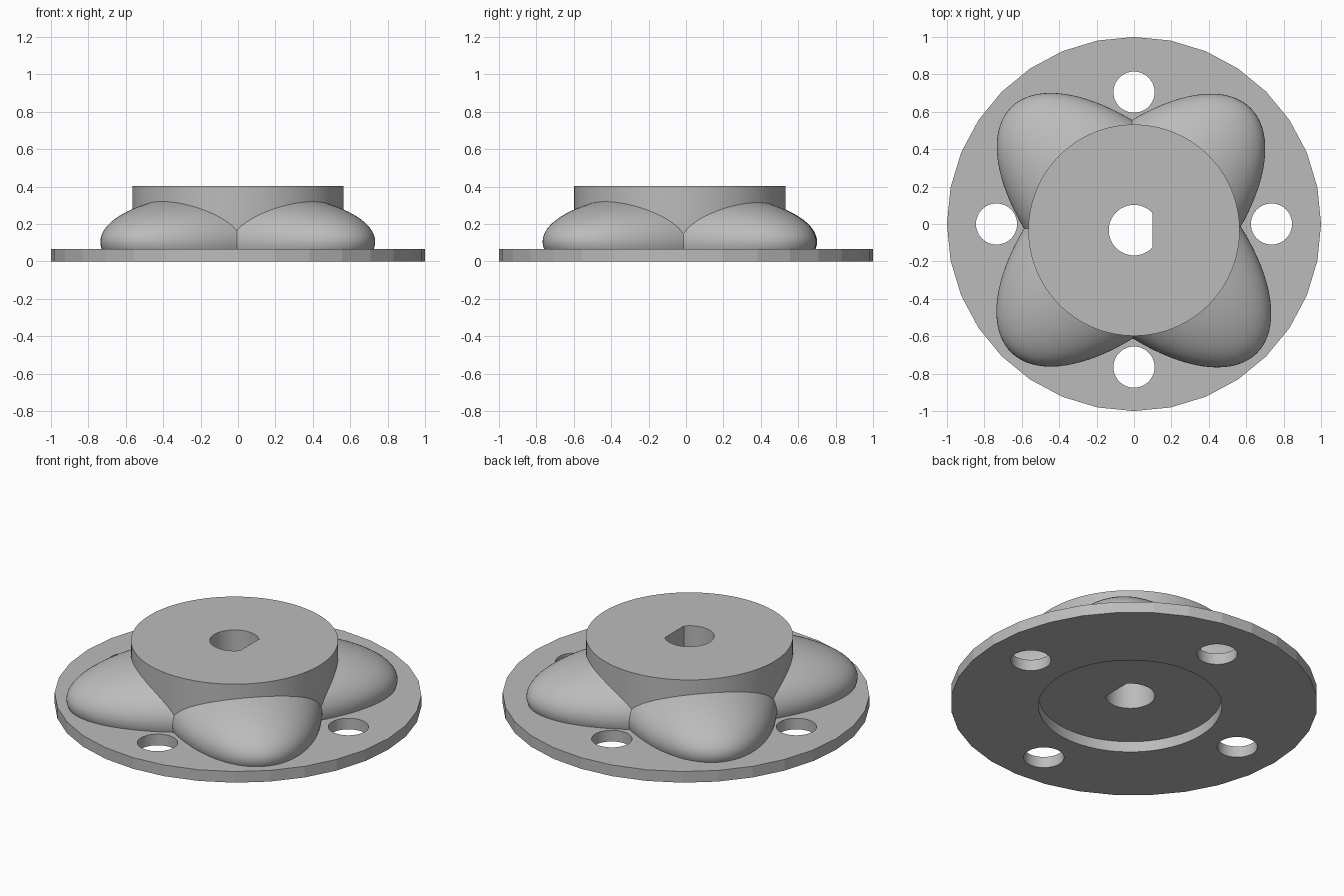
import bpy, bmesh, math
from mathutils import Matrix

if "Cube" in bpy.data.objects:
    bpy.data.objects.remove(bpy.data.objects["Cube"], do_unlink=True)

PLATE = 0.067          # plate thickness
FLOOR = 0.064          # underside of the hub, inside the recess
HUB_Y = -0.033         # hub sits slightly toward the front

grey = bpy.data.materials.new("plain_grey")
grey.use_nodes = True
colour = (0.5, 0.5, 0.5, 1)
grey.diffuse_color = colour
grey.node_tree.nodes["Principled BSDF"].inputs["Base Color"].default_value = colour


def make_object(name, bm):
    bmesh.ops.recalc_face_normals(bm, faces=bm.faces)
    mesh = bpy.data.meshes.new(name)
    bm.to_mesh(mesh)
    bm.free()
    mesh.materials.append(grey)
    obj = bpy.data.objects.new(name, mesh)
    bpy.context.collection.objects.link(obj)
    return obj


def cylinder(name, x, y, radius, bottom, top, sides, flat_x=None):
    bm = bmesh.new()
    place = Matrix.Translation((x, y, (bottom + top) / 2))
    bmesh.ops.create_cone(bm, cap_ends=True, segments=sides, radius1=radius,
                          radius2=radius, depth=top - bottom, matrix=place)
    if flat_x is not None:
        slice_off(bm, (flat_x, 0, 0), (1, 0, 0))
    return make_object(name, bm)


def slice_off(bm, point, normal):
    cut = bmesh.ops.bisect_plane(bm, geom=bm.verts[:] + bm.edges[:] + bm.faces[:],
                                 plane_co=point, plane_no=normal, clear_outer=True)
    edges = [e for e in cut["geom_cut"] if isinstance(e, bmesh.types.BMEdge)]
    bmesh.ops.contextual_create(bm, geom=edges)


def ellipsoid(name, x, length, width, height, angle):
    bm = bmesh.new()
    place = (Matrix.Translation((x, HUB_Y, 0.105))
             @ Matrix.Rotation(math.radians(angle), 4, "Z")
             @ Matrix.Diagonal((length, width, height, 1)))
    bmesh.ops.create_uvsphere(bm, u_segments=96, v_segments=48, radius=1, matrix=place)
    slice_off(bm, (0, 0, FLOOR), (0, 0, -1))
    return make_object(name, bm)


def combine(target, other, operation):
    mod = target.modifiers.new("combine", "BOOLEAN")
    mod.operation = operation
    mod.solver = "EXACT"
    mod.object = other
    bpy.context.view_layer.objects.active = target
    bpy.ops.object.modifier_apply(modifier=mod.name)
    bpy.data.objects.remove(other, do_unlink=True)


# Base plate with central recess and four bolt holes
base_plate = cylinder("base_plate", 0, 0, 1, 0, PLATE, 32)
combine(base_plate, cylinder("recess_cutter", 0, HUB_Y, 0.5, -1, 1, 96), "DIFFERENCE")
for x, y in ((0, 0.705), (0, -0.765), (0.735, 0), (-0.735, 0)):
    combine(base_plate, cylinder("bolt_cutter", x, y, 0.11, -1, 1, 48), "DIFFERENCE")

# Hub with two crossing rounded ribs and a D-shaped shaft hole
hub = cylinder("hub", 0, HUB_Y, 0.565, FLOOR, 0.403, 128)
combine(hub, ellipsoid("rib_a", -0.017, 0.915, 0.46, 0.27, 45.7), "UNION")
combine(hub, ellipsoid("rib_b", 0, 0.93, 0.46, 0.27, -45), "UNION")
combine(hub, cylinder("shaft_cutter", 0, HUB_Y, 0.135, -1, 1, 64, 0.1), "DIFFERENCE")

# Smooth curved walls, keeping rims and plate facets crisp
for obj, limit in ((base_plate, 9), (hub, 25)):
    bpy.ops.object.select_all(action="DESELECT")
    obj.select_set(True)
    bpy.context.view_layer.objects.active = obj
    bpy.ops.object.shade_smooth_by_angle(angle=math.radians(limit))
